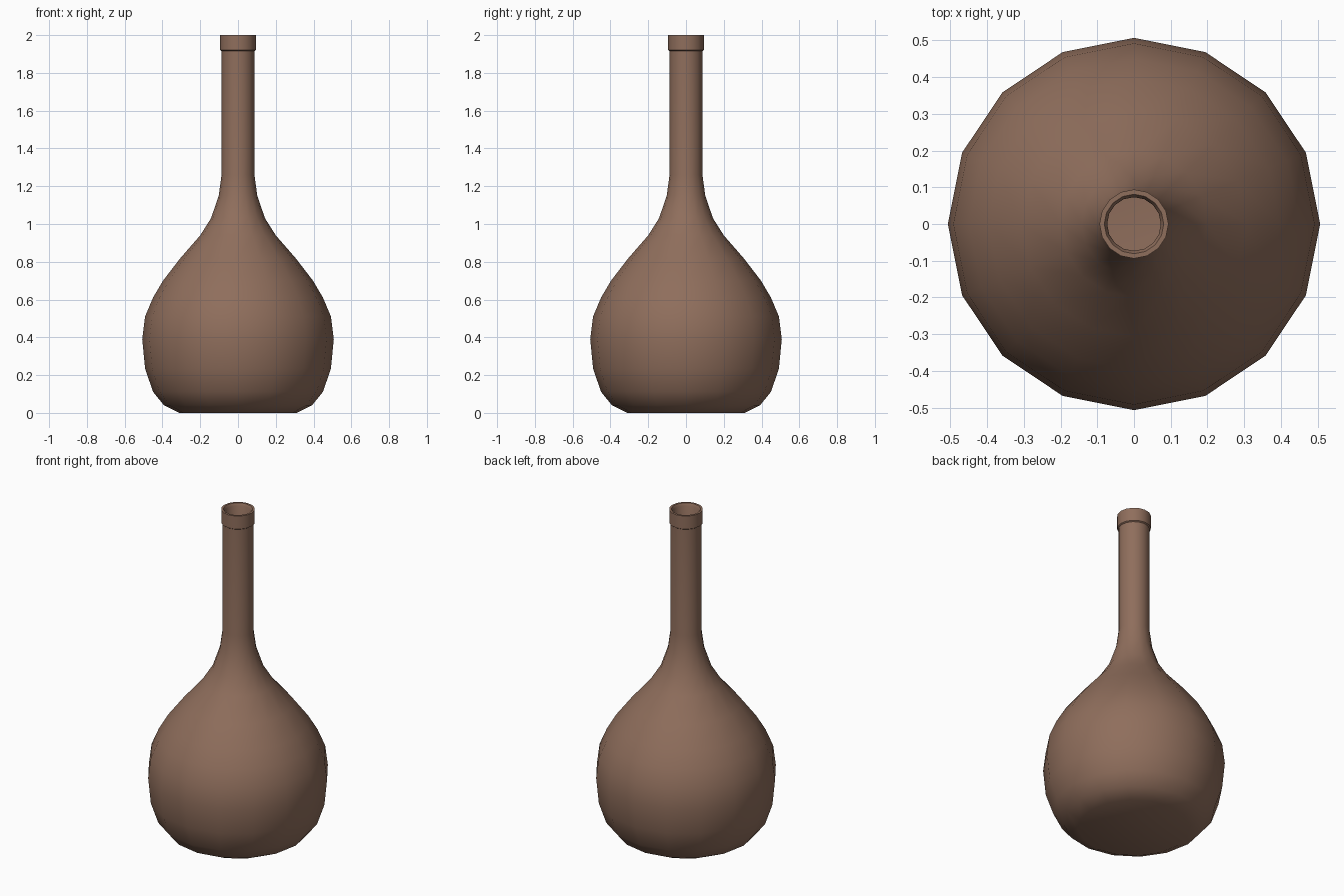
import bpy, bmesh, math

if "Cube" in bpy.data.objects:
    bpy.data.objects.remove(bpy.data.objects["Cube"])

SIDES = 16
WALL = 0.014

# single clay-brown colour
brown = bpy.data.materials.new("clay brown")
brown.diffuse_color = (0.275, 0.156, 0.107, 1)
brown.use_nodes = True
brown.node_tree.nodes["Principled BSDF"].inputs["Base Color"].default_value = brown.diffuse_color

# outer body and neck profile (radius, height), bottom to top
body = [(0.312, 0), (0.392, 0.04), (0.45, 0.112), (0.492, 0.235), (0.507, 0.39),
        (0.492, 0.51), (0.45, 0.61), (0.397, 0.70), (0.307, 0.817), (0.2, 0.94),
        (0.143, 1.03), (0.102, 1.15), (0.087, 1.26), (0.087, 1.915)]
# raised lip at the mouth, stepping in to the neck bore
lip = [(0.094, 1.92), (0.094, 2.0), (0.081, 2.0), (0.073, 1.985)]
# inner wall, following the body back down to a thick floor
inner = [(r - WALL, max(z, WALL)) for r, z in reversed(body)][1:]
inner = [p for p in inner if p[1] > WALL] + [(0.30, WALL)]
profile = body + lip + inner


def lathe(name, points):
    bm = bmesh.new()
    rings = []
    for r, z in points:
        rings.append([bm.verts.new((r * math.cos(2 * math.pi * i / SIDES),
                                    r * math.sin(2 * math.pi * i / SIDES), z))
                      for i in range(SIDES)])
    for a, b in zip(rings, rings[1:]):
        for i in range(SIDES):
            j = (i + 1) % SIDES
            bm.faces.new((a[i], a[j], b[j], b[i]))
    # close the underside and the inner floor
    bm.faces.new(rings[0][::-1])
    bm.faces.new(rings[-1])
    mesh = bpy.data.meshes.new(name)
    bm.to_mesh(mesh)
    bm.free()
    obj = bpy.data.objects.new(name, mesh)
    bpy.context.collection.objects.link(obj)
    mesh.materials.append(brown)
    return obj


bottle = lathe("bottle", profile)
bpy.context.view_layer.objects.active = bottle
bottle.select_set(True)
bpy.ops.object.shade_smooth_by_angle(angle=math.radians(40))
